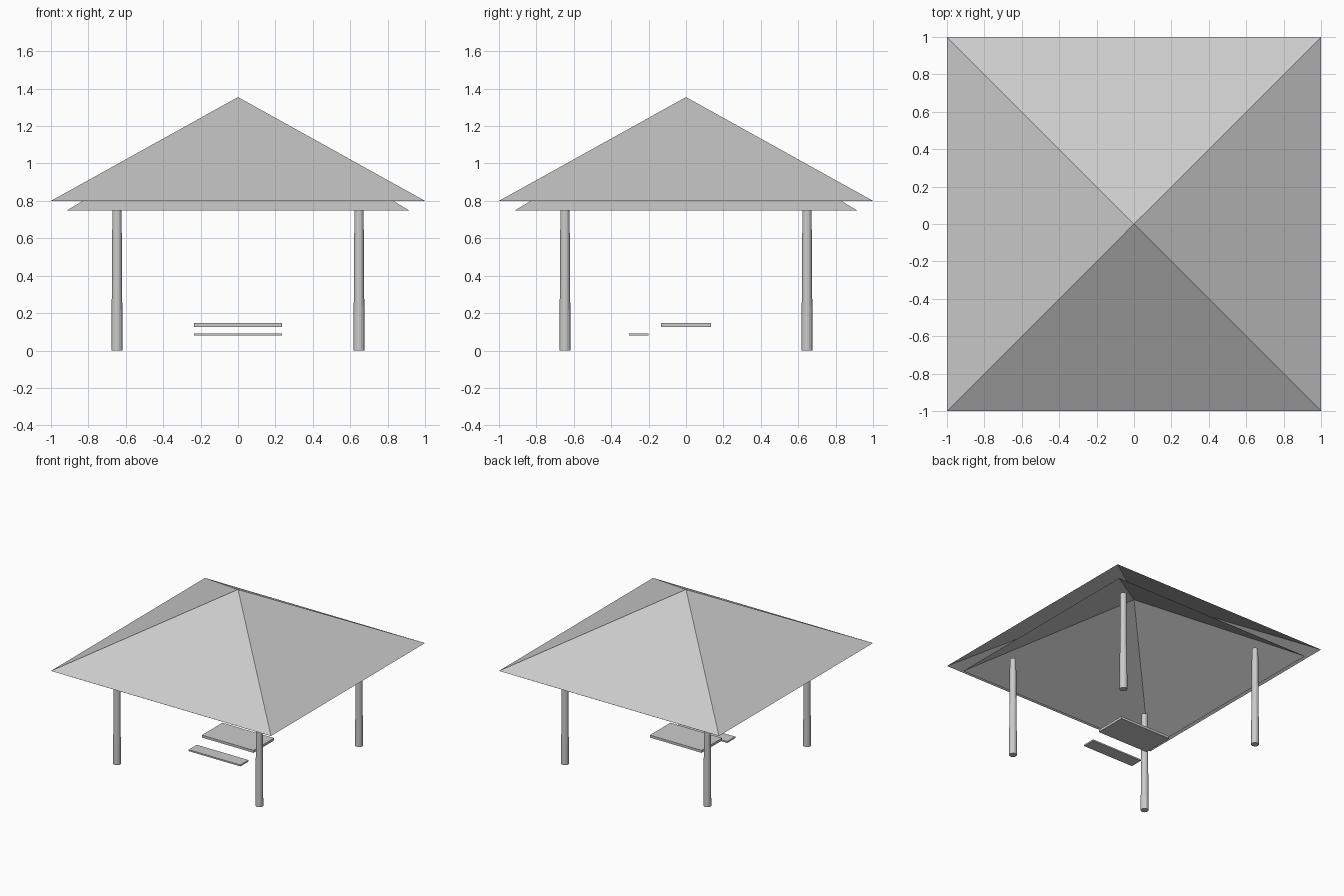
import bpy
import bmesh
from math import radians

if "Cube" in bpy.data.objects:
    bpy.data.objects.remove(bpy.data.objects["Cube"])

grey = bpy.data.materials.new("plain grey")
grey.diffuse_color = (0.6, 0.6, 0.6, 1)
grey.use_nodes = True
grey.node_tree.nodes["Principled BSDF"].inputs["Base Color"].default_value = grey.diffuse_color


def add_object(name, bm):
    mesh = bpy.data.meshes.new(name)
    bm.to_mesh(mesh)
    bm.free()
    mesh.materials.append(grey)
    obj = bpy.data.objects.new(name, mesh)
    bpy.context.collection.objects.link(obj)
    return obj


def pyramid_shell(name, half, base, apex):
    """Four sloping panels, open underneath."""
    bm = bmesh.new()
    top = bm.verts.new((0, 0, apex))
    ring = [bm.verts.new((sx * half, sy * half, base))
            for sx, sy in ((-1, -1), (1, -1), (1, 1), (-1, 1))]
    for i in range(4):
        bm.faces.new((ring[i], ring[(i + 1) % 4], top))
    return add_object(name, bm)


def board(name, size, centre):
    bm = bmesh.new()
    bmesh.ops.create_cube(bm, size=1)
    bmesh.ops.scale(bm, vec=size, verts=bm.verts)
    bmesh.ops.translate(bm, vec=centre, verts=bm.verts)
    return add_object(name, bm)


def post(name, x, y, height=0.83):
    """Slightly tapered round post."""
    bm = bmesh.new()
    bmesh.ops.create_cone(bm, cap_ends=True, segments=16, radius1=0.03,
                          radius2=0.024, depth=height)
    bmesh.ops.translate(bm, vec=(x, y, height / 2), verts=bm.verts)
    return add_object(name, bm)


# Roof and its lining
pyramid_shell("roof", 1.0, 0.80, 1.355)
pyramid_shell("roof_lining", 0.913, 0.75, 1.305)

# Corner posts
for side, x in (("left", -0.647), ("right", 0.647)):
    for end, y in (("front", -0.647), ("back", 0.647)):
        post(f"post_{end}_{side}", x, y)

# Table top and bench seat
board("table_top", (0.47, 0.266, 0.02), (0, 0, 0.136))
board("bench_seat", (0.47, 0.105, 0.012), (0, -0.252, 0.086))
